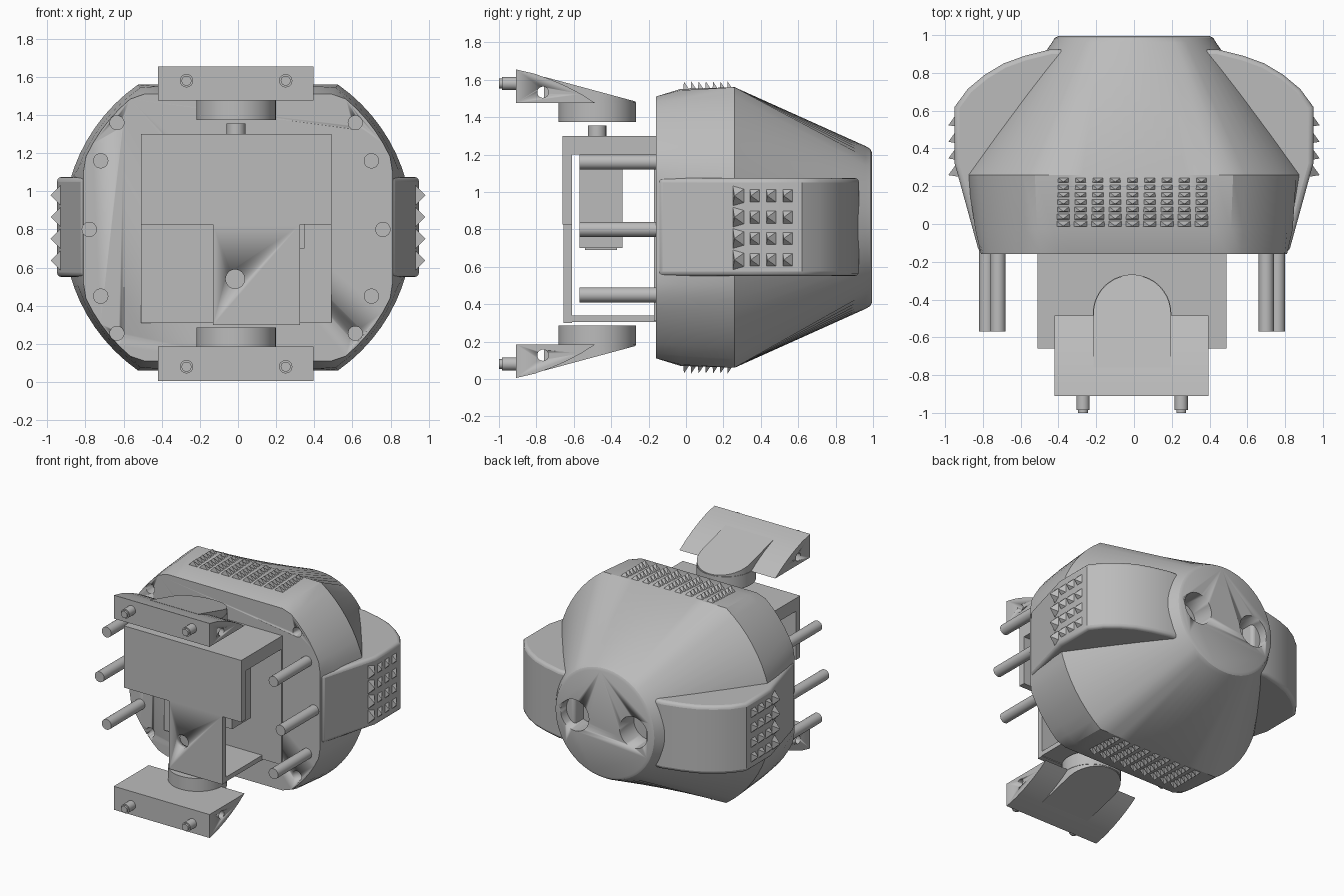
import bpy, bmesh, math
from mathutils import Vector

if "Cube" in bpy.data.objects:
    bpy.data.objects.remove(bpy.data.objects["Cube"])

grey = bpy.data.materials.new("plain grey")
grey.use_nodes = True
COLOUR = (0.5, 0.5, 0.5, 1)
grey.diffuse_color = COLOUR
grey.node_tree.nodes["Principled BSDF"].inputs["Base Color"].default_value = COLOUR

CZ = 0.81      # height of the body axis
CX = -0.01     # middle of the mechanism


def finish(name, bm, smooth=True):
    bmesh.ops.recalc_face_normals(bm, faces=bm.faces)
    mesh = bpy.data.meshes.new(name)
    bm.to_mesh(mesh)
    bm.free()
    ob = bpy.data.objects.new(name, mesh)
    bpy.context.collection.objects.link(ob)
    mesh.materials.append(grey)
    if smooth:
        select(ob)
        bpy.ops.object.shade_smooth_by_angle(angle=math.radians(30))
    return ob


def select(ob):
    bpy.ops.object.select_all(action='DESELECT')
    ob.select_set(True)
    bpy.context.view_layer.objects.active = ob


def loft(name, rings):
    """Skin a list of equal-length closed rings and cap both ends."""
    bm = bmesh.new()
    loops = [[bm.verts.new(p) for p in ring] for ring in rings]
    n = len(loops[0])
    for a, b in zip(loops, loops[1:]):
        for i in range(n):
            j = (i + 1) % n
            bm.faces.new((a[i], a[j], b[j], b[i]))
    bm.faces.new(loops[0])
    bm.faces.new(loops[-1])
    return finish(name, bm)


def box(name, x, y, z):
    return loft(name, [[(x[i], y[j], h) for i, j in ((0, 0), (1, 0), (1, 1), (0, 1))] for h in z])


def rod(name, start, end, r, n=24):
    start, end = Vector(start), Vector(end)
    turn = (end - start).to_track_quat('Z', 'Y')
    circle = [Vector((r * math.cos(t), r * math.sin(t), 0))
              for t in (i * math.tau / n for i in range(n))]
    return loft(name, [[p + turn @ c for c in circle] for p in (start, end)])


def apply(ob, mod):
    select(ob)
    bpy.ops.object.modifier_apply(modifier=mod.name)


def cut(ob, cutters):
    for c in cutters:
        mod = ob.modifiers.new("cut", 'BOOLEAN')
        mod.operation, mod.solver, mod.object = 'DIFFERENCE', 'EXACT', c
        apply(ob, mod)
        bpy.data.objects.remove(c)


def spikes(name, origin, u, v, out, nu, nv):
    """Grid of leaning four-sided spikes; tips sit on the front (low v) edge."""
    bm = bmesh.new()
    origin, u, v, out = map(Vector, (origin, u, v, out))
    for i in range(nu):
        for j in range(nv):
            o = origin + u * i + v * j
            base = [bm.verts.new(p - out * 0.5) for p in (o, o + u, o + u + v, o + v)]
            tip = bm.verts.new(o + u * 0.5 + v * 0.1 + out)
            bm.faces.new(base)
            for k in range(4):
                bm.faces.new((base[k], base[(k + 1) % 4], tip))
    return finish(name, bm, smooth=False)


# Main body: clipped circles tapering to a round end
def section(y, r, half_x, half_z, n=72):
    ring = []
    for i in range(n):
        c, s = math.cos(i * math.tau / n), math.sin(i * math.tau / n)
        d = min(r, half_x / max(abs(c), 1e-6), half_z / max(abs(s), 1e-6))
        ring.append((d * c, y, CZ + d * s))
    return ring


body = loft("body_shell", [
    section(-0.16, 0.88, 0.81, 0.70),
    section(-0.03, 0.895, 0.84, 0.74),
    section(0.26, 0.915, 0.91, 0.75),
    section(0.96, 0.435, 1, 1),
    section(0.985, 0.42, 1, 1),
    section(0.995, 0.40, 1, 1)])
holes = [rod("end_hole", (s * 0.25, 0.82, CZ), (s * 0.25, 1.1, CZ), 0.12, 32) for s in (-1, 1)]
holes += [rod("screw_hole", (CX + s * 0.625, -0.3, z), (CX + s * 0.625, -0.08, z), 0.037)
          for s in (-1, 1) for z in (0.255, 1.36)]
cut(body, holes)

# Side pods with spiked grips
POD = ((0.3, -0.15), (0.82, -0.15), (0.93, 0.25), (0.95, 0.32), (0.95, 0.62), (0.88, 0.715),
       (0.79, 0.79), (0.69, 0.85), (0.58, 0.89), (0.44, 0.925), (0.3, 0.925))
for s, side in ((1, "left"), (-1, "right")):
    pod = loft(side + "_pod", [[(s * x, y, z) for x, y in POD] for z in (0.55, 1.075)])
    bevel = pod.modifiers.new("bevel", 'BEVEL')
    bevel.width, bevel.segments, bevel.angle_limit = 0.025, 3, math.radians(40)
    apply(pod, bevel)
    spikes(side + "_grip", (s * 0.945, 0.25, 0.58), (0, 0, 0.114), (0, 0.088, 0),
           (s * 0.038, 0, 0), 4, 4)

# Spiked grips on top and bottom
for s, side in ((1, "top"), (-1, "bottom")):
    spikes(side + "_grip", (-0.42, -0.015, CZ + s * 0.745), (0.0915, 0, 0), (0, 0.039, 0),
           (0, 0, s * 0.035), 9, 7)

# Guide rods
for s in (-1, 1):
    for x, z in ((0.71, 1.16), (0.77, 0.80), (0.71, 0.45)):
        rod("guide_rod", (CX + s * x, -0.57, z), (CX + s * x, -0.12, z), 0.04)

# Motor frame: wide upper plate, narrow stem, roof and floor
box("frame_upper_plate", (-0.51, 0.49), (-0.66, -0.61), (0.825, 1.30))
stem = box("frame_stem", (-0.13, 0.325), (-0.655, -0.61), (0.30, 0.825))
cut(stem, [rod("stem_hole", (-0.015, -0.8, 0.54), (-0.015, -0.5, 0.54), 0.05)])
box("frame_roof", (-0.51, 0.49), (-0.66, -0.14), (1.24, 1.30))
box("frame_floor", (-0.13, 0.325), (-0.65, -0.14), (0.305, 0.34))
box("frame_back_plate", (-0.51, 0.49), (-0.17, -0.14), (0.31, 1.30))
for x in (-0.51, 0.44):
    box("frame_lip", (x, x + 0.05), (-0.62, -0.16), (1.20, 1.25))

# Motor with its output gear
box("motor", (-0.13, 0.35), (-0.57, -0.34), (0.70, 1.245))
box("motor_foot", (-0.10, 0.32), (-0.54, -0.37), (0.69, 0.70))
rod("motor_gear", (CX, -0.475, 1.28), (CX, -0.475, 1.355), 0.05, 16)

# Two mirrored brackets: wedge, tongue, hub and pins
WEDGE = ((-0.91, 1.475), (-0.91, 1.655), (-0.81, 1.632), (-0.72, 1.60), (-0.64, 1.565),
         (-0.56, 1.523), (-0.485, 1.475))


def tongue_outline():
    pts = [(CX + 0.205, -0.76), (CX - 0.205, -0.76)]
    for i in range(25):
        t = math.pi - i * math.pi / 24
        pts.append((CX + 0.205 * math.cos(t), -0.475 + 0.205 * math.sin(t)))
    return pts


for side, flip in (("upper", lambda z: z), ("lower", lambda z: 1.66 - z)):
    wedge = loft(side + "_bracket", [[(x, y, flip(z)) for y, z in WEDGE] for x in (-0.42, 0.395)])
    hz = flip(1.533)
    cut(wedge, [rod("bracket_hole", (-0.6, -0.765, hz), (0.6, -0.765, hz), 0.03)])
    outline = tongue_outline()
    loft(side + "_tongue", [[(x, y, flip(1.476)) for x, y in outline],
                            [(x, y, flip(1.605 - (y + 0.72) * 0.27)) for x, y in outline]])
    rod(side + "_hub", (CX, -0.475, flip(1.375)), (CX, -0.475, flip(1.478)), 0.208, 40)
    for x in (-0.27, 0.25):
        rod(side + "_pin", (x, -0.985, flip(1.58)), (x, -0.89, flip(1.58)), 0.035)
        rod(side + "_pin_tip", (x, -1.0, flip(1.58)), (x, -0.98, flip(1.58)), 0.026)
